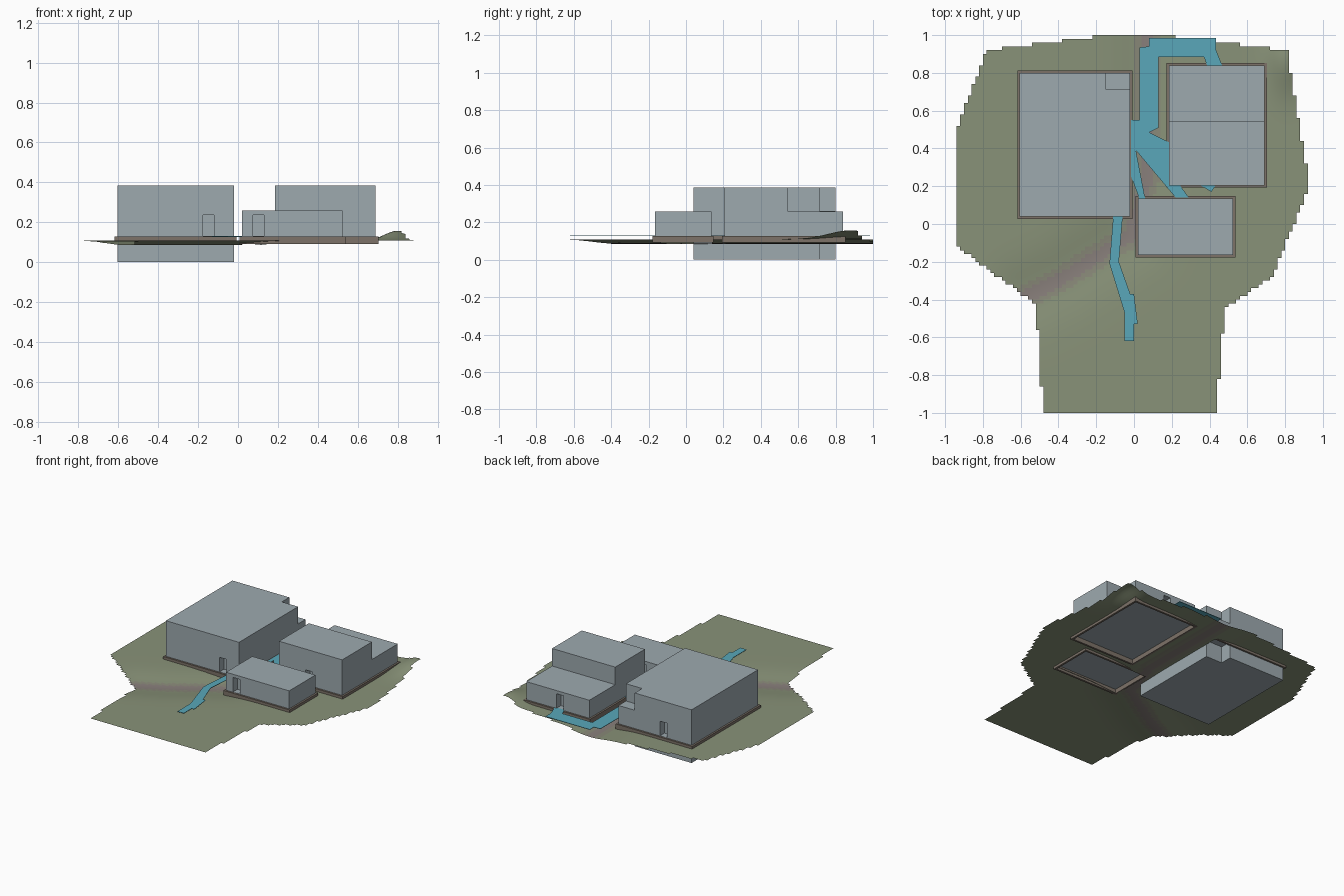
import bpy, bmesh, math
from mathutils import Vector
from mathutils.geometry import intersect_point_line

if "Cube" in bpy.data.objects:
    bpy.data.objects.remove(bpy.data.objects["Cube"])


def material(name, rgb):
    m = bpy.data.materials.new(name)
    m.diffuse_color = (*rgb, 1)
    m.use_nodes = True
    m.node_tree.nodes["Principled BSDF"].inputs["Base Color"].default_value = m.diffuse_color
    return m


WALL = material("pale grey wall", (0.34, 0.40, 0.43))
GRASS = material("muted green ground", (0.25, 0.29, 0.19))
EARTH = material("mauve earth", (0.25, 0.215, 0.20))
BLEND = material("olive earth", (0.25, 0.25, 0.19))
PATH = material("teal path", (0.10, 0.39, 0.49))
PLINTH = material("brown grey plinth", (0.205, 0.17, 0.14))


def finish(name, bm, mats, recalc=True):
    if recalc:
        bmesh.ops.recalc_face_normals(bm, faces=bm.faces)
    me = bpy.data.meshes.new(name)
    bm.to_mesh(me)
    bm.free()
    for m in mats:
        me.materials.append(m)
    ob = bpy.data.objects.new(name, me)
    bpy.context.collection.objects.link(ob)
    return ob


def prism(name, pts, z0, z1, mat):
    """Closed outline extruded upwards."""
    bm = bmesh.new()
    f = bm.faces.new([bm.verts.new((x, y, z0)) for x, y in pts])
    r = bmesh.ops.extrude_face_region(bm, geom=[f])
    for v in r["geom"]:
        if isinstance(v, bmesh.types.BMVert):
            v.co.z = z1
    return finish(name, bm, [mat])


def rect(x0, x1, y0, y1, grow=0.0):
    return [(x0 - grow, y0 - grow), (x1 + grow, y0 - grow),
            (x1 + grow, y1 + grow), (x0 - grow, y1 + grow)]


def plinth(name, r, z0=0.092, z1=0.128):
    """Hollow rectangular rim around a footprint."""
    bm = bmesh.new()
    rings = []
    for grow, z in ((0.013, z0), (0.013, z1), (-0.001, z1), (-0.001, z0)):
        rings.append([bm.verts.new((x, y, z)) for x, y in rect(*r, grow)])
    for i in range(4):
        a, b = rings[i], rings[(i + 1) % 4]
        for j in range(4):
            k = (j + 1) % 4
            bm.faces.new((a[j], a[k], b[k], b[j]))
    return finish(name, bm, [PLINTH])


def door(ob, x, y, width=0.055, depth=0.05):
    """Recessed doorway in a wall facing along y."""
    c = prism(ob.name + "_door_cutter",
              rect(x - width / 2, x + width / 2, y - depth, y + depth),
              0.13, 0.235, WALL)
    c.hide_render = True
    c.hide_viewport = True
    m = ob.modifiers.new("doorway", 'BOOLEAN')
    m.operation = 'DIFFERENCE'
    m.solver = 'EXACT'
    m.object = c


# Buildings
LEFT = (-0.605, -0.02, 0.04, 0.80)
RIGHT = (0.185, 0.69, 0.205, 0.84)
SMALL = (0.02, 0.525, -0.165, 0.135)

left = prism("large_building", [(-0.605, 0.04), (-0.02, 0.04), (-0.02, 0.715),
             (-0.15, 0.715), (-0.15, 0.80), (-0.605, 0.80)], 0.0, 0.385, WALL)
prism("corner_block", rect(-0.15, -0.02, 0.715, 0.80), 0.12, 0.26, WALL)
tall = prism("right_building", rect(0.185, 0.69, 0.205, 0.545), 0.124, 0.385, WALL)
annex = prism("right_annex", rect(0.185, 0.69, 0.545, 0.84), 0.124, 0.258, WALL)
small = prism("small_building", rect(*SMALL), 0.124, 0.258, WALL)

door(left, -0.148, 0.04)
door(left, -0.38, 0.80)
door(tall, 0.425, 0.205)
door(annex, 0.42, 0.84)
door(small, 0.103, -0.165)
door(small, 0.25, 0.135)

for name, r in (("large_plinth", LEFT), ("right_plinth", RIGHT), ("small_plinth", SMALL)):
    plinth(name, r)

# Ground: stepped grid sheet with openings under the buildings
OUTLINE = [(-0.48, -1.01), (0.435, -1.01), (0.48, -0.45), (0.73, -0.28), (0.93, 0.2),
           (0.81, 0.92), (0.1, 1.005), (-0.1, 1.005), (-0.78, 0.92), (-0.94, 0.5),
           (-0.94, -0.12), (-0.52, -0.42)]
VALLEY = [(-0.56, -0.38), (-0.38, -0.29), (-0.02, -0.06), (0.07, 0.25), (0.07, 1.0)]


def inside(x, y, poly):
    hit = False
    for (ax, ay), (bx, by) in zip(poly, poly[1:] + poly[:1]):
        if (ay > y) != (by > y) and x < ax + (y - ay) * (bx - ax) / (by - ay):
            hit = not hit
    return hit


def valley_distance(x, y):
    p, best = Vector((x, y, 0)), 9.0
    for a, b in zip(VALLEY, VALLEY[1:]):
        a, b = Vector((*a, 0)), Vector((*b, 0))
        q, t = intersect_point_line(p, a, b)
        q = a if t < 0 else b if t > 1 else q
        best = min(best, (p - q).length)
    return best


def height(x, y):
    z = 0.109
    z -= 0.024 * math.exp(-(valley_distance(x, y) / 0.16) ** 2)
    z += 0.048 * math.exp(-((x - 0.80) / 0.09) ** 2 - ((y - 0.88) / 0.17) ** 2)
    return z


bm = bmesh.new()
STEP, N = 0.02, 50
verts = {}


def vert(i, j):
    if (i, j) not in verts:
        x, y = i * STEP, j * STEP
        verts[i, j] = bm.verts.new((x, y, height(x, y)))
    return verts[i, j]


for i in range(-N, N):
    for j in range(-N, N):
        x, y = (i + 0.5) * STEP, (j + 0.5) * STEP
        if not inside(x, y, OUTLINE):
            continue
        if any(inside(x, y, rect(*r, 0.002)) for r in (LEFT, RIGHT, SMALL)):
            continue
        f = bm.faces.new((vert(i, j), vert(i + 1, j), vert(i + 1, j + 1), vert(i, j + 1)))
        d = valley_distance(x, y)
        f.material_index = 1 if d < 0.032 else 2 if d < 0.065 else 0
        f.smooth = True
finish("ground", bm, [GRASS, EARTH, BLEND], recalc=False)


# Paths: thin flat plates just above the ground
def path(name, pts):
    prism(name, pts, 0.127, 0.130, PATH)


path("front_path", [(-0.11, 0.04), (-0.06, 0.04), (-0.08, -0.20), (-0.02, -0.37),
                    (0.0, -0.37), (0.02, -0.53), (0.0, -0.53), (0.0, -0.62),
                    (-0.05, -0.62), (-0.05, -0.47), (-0.13, -0.21)])
path("back_path", [(0.03, 0.55), (0.03, 0.935), (0.08, 0.94), (0.08, 0.985), (0.435, 0.985),
                   (0.435, 0.92), (0.47, 0.83), (0.39, 0.83), (0.37, 0.885),
                   (0.13, 0.885), (0.13, 0.55)])
path("courtyard_path", [(-0.015, 0.55), (0.13, 0.55), (0.13, 0.51), (0.08, 0.485), (0.19, 0.43),
                        (0.43, 0.20), (0.41, 0.17), (0.36, 0.20), (0.19, 0.28),
                        (0.29, 0.14), (0.22, 0.14), (0.01, 0.39), (0.06, 0.13),
                        (0.03, 0.13), (-0.015, 0.25)])
